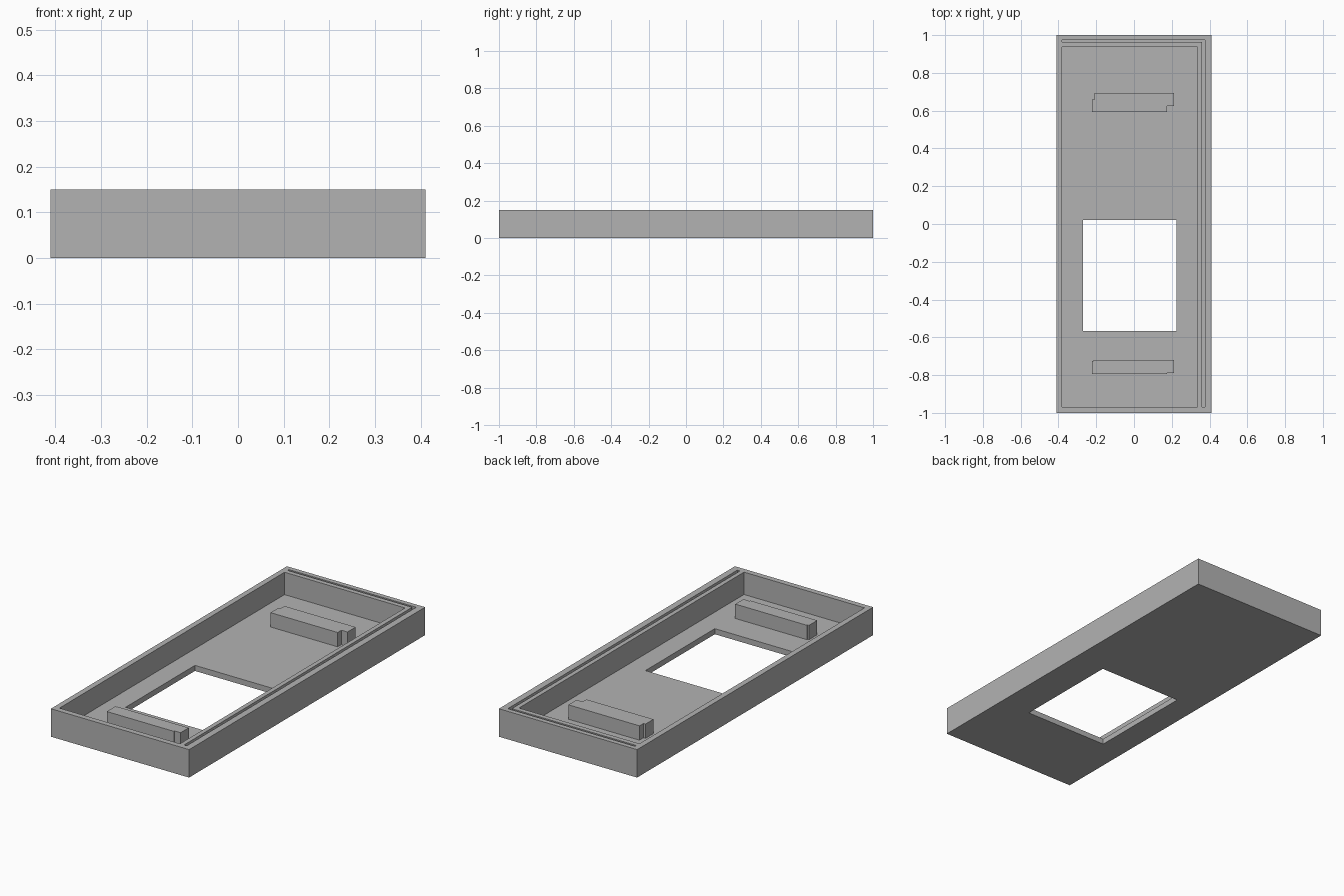
import bpy
import bmesh

if "Cube" in bpy.data.objects:
    bpy.data.objects.remove(bpy.data.objects["Cube"])

FLOOR, TOP = 0.03, 0.15

grey = bpy.data.materials.new("plain grey")
grey.diffuse_color = (0.45, 0.45, 0.45, 1)
grey.use_nodes = True
grey.node_tree.nodes["Principled BSDF"].inputs["Base Color"].default_value = grey.diffuse_color


def prism(name, outline, z0, z1):
    """Extrude a flat outline of (x, y) points from z0 up to z1."""
    bm = bmesh.new()
    face = bm.faces.new([bm.verts.new((x, y, z0)) for x, y in outline])
    top = bmesh.ops.extrude_face_region(bm, geom=[face])["geom"]
    bmesh.ops.translate(bm, vec=(0, 0, z1 - z0),
                        verts=[v for v in top if isinstance(v, bmesh.types.BMVert)])
    bmesh.ops.recalc_face_normals(bm, faces=bm.faces)
    mesh = bpy.data.meshes.new(name)
    bm.to_mesh(mesh)
    bm.free()
    mesh.materials.append(grey)
    obj = bpy.data.objects.new(name, mesh)
    bpy.context.collection.objects.link(obj)
    return obj


def rect(x0, x1, y0, y1):
    return [(x0, y0), (x1, y0), (x1, y1), (x0, y1)]


def cut(target, cutter):
    """Subtract the cutter for good, then discard it."""
    mod = target.modifiers.new(cutter.name, 'BOOLEAN')
    mod.operation = 'DIFFERENCE'
    mod.solver = 'EXACT'
    mod.object = cutter
    bpy.context.view_layer.objects.active = target
    bpy.ops.object.modifier_apply(modifier=mod.name)
    bpy.data.objects.remove(cutter)


def notched_block(name, x0, x1, y0, y1, left, right):
    """Block with a notch (width, depth) at its back left and front right corners."""
    (lw, ld), (rw, rd) = left, right
    return prism(name, [(x0, y0), (x1 - rw, y0), (x1 - rw, y0 + rd), (x1, y0 + rd),
                        (x1, y1), (x0 + lw, y1), (x0 + lw, y1 - ld), (x0, y1 - ld)],
                 FLOOR, 0.107)


# Open tray: solid slab, hollowed, with a window through the floor
tray = prism("tray", rect(-0.41, 0.41, -1, 1), 0, TOP)
cut(tray, prism("cavity", rect(-0.38, 0.335, -0.97, 0.937), FLOOR, TOP + 0.1))
cut(tray, prism("window", rect(-0.27, 0.226, -0.567, 0.021), -0.1, FLOOR + 0.05))

# L-shaped groove in the rim along the back and right walls
cut(tray, prism("rim_groove", [(-0.38, 0.974), (-0.38, 0.963), (0.359, 0.963),
                               (0.359, -0.97), (0.375, -0.97), (0.375, 0.974)],
                TOP - 0.03, TOP + 0.1))

# Support blocks standing on the floor
notched_block("rear_block", -0.222, 0.212, 0.593, 0.694, (0.012, 0.034), (0.036, 0.032))
notched_block("front_block", -0.222, 0.212, -0.795, -0.72, (0.008, 0.005), (0.036, 0.006))
